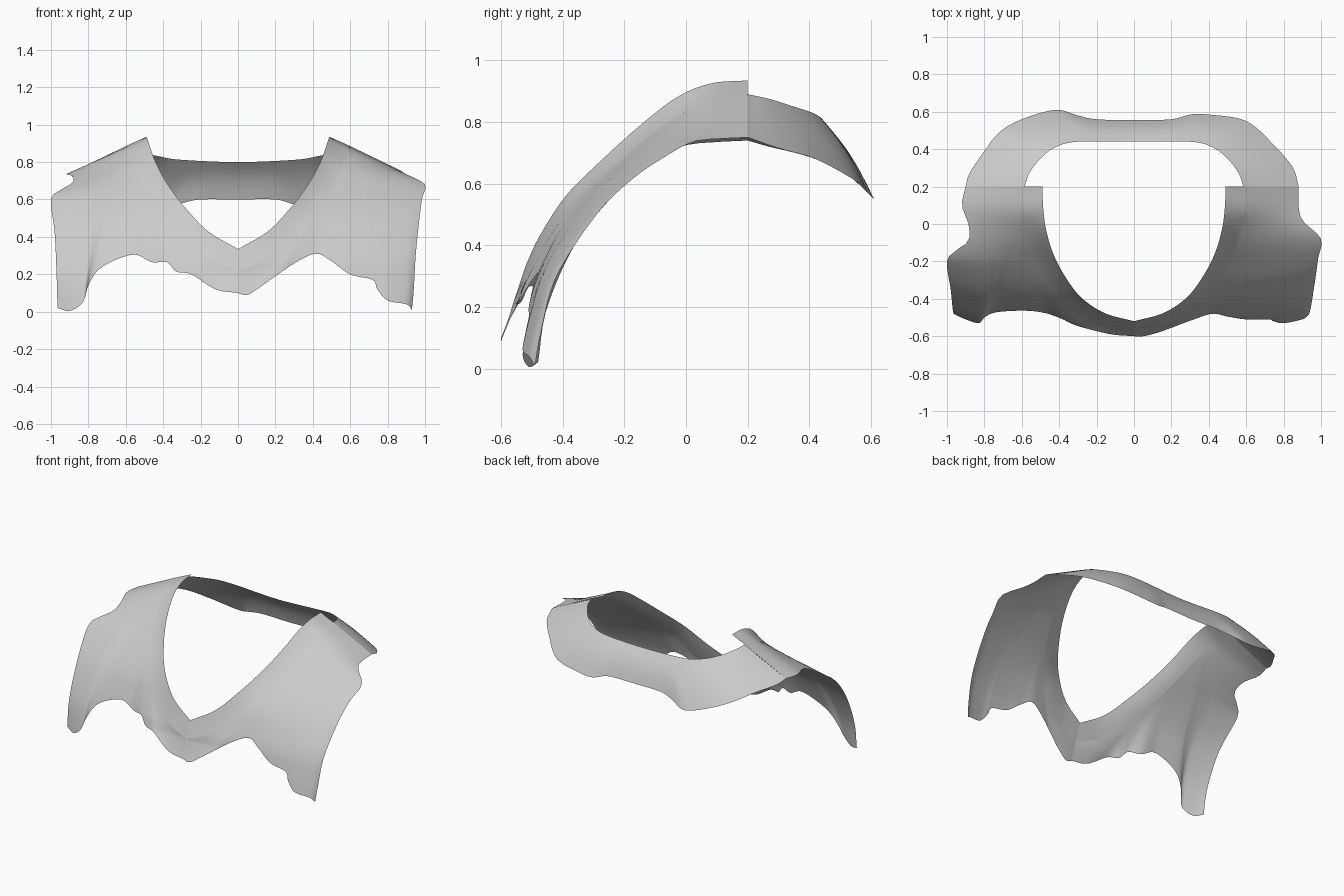
import bpy
import bmesh
import math
from mathutils import Vector

cube = bpy.data.objects.get("Cube")
if cube:
    bpy.data.objects.remove(cube, do_unlink=True)

# One plain cloth colour
cloth = bpy.data.materials.new("light_grey_cloth")
cloth.use_nodes = True
grey = (0.6, 0.6, 0.6, 1)
cloth.diffuse_color = grey
shader = next(n for n in cloth.node_tree.nodes if n.type == "BSDF_PRINCIPLED")
shader.inputs["Base Color"].default_value = grey
shader.inputs["Roughness"].default_value = 0.8

STEPS = 101
SHOULDER = 22
ROWS = 28
AXIS_Y = 0.2  # the chest curves around a sideways axis below the shoulders


def smooth_path(points, count):
    """Catmull-Rom path through the points, resampled evenly by length."""
    pts = [Vector(p) for p in points]
    pts = [2 * pts[0] - pts[1]] + pts + [2 * pts[-1] - pts[-2]]
    dense = []
    for a, b, c, d in zip(pts, pts[1:], pts[2:], pts[3:]):
        for k in range(12):
            t = k / 12
            dense.append(0.5 * (2 * b + (c - a) * t + (2 * a - 5 * b + 4 * c - d) * t * t
                                + (3 * b - a - 3 * c + d) * t ** 3))
    dense.append(pts[-2])
    lengths = [0]
    for p, q in zip(dense, dense[1:]):
        lengths.append(lengths[-1] + (q - p).length)
    result, j = [], 0
    for i in range(count):
        goal = lengths[-1] * i / (count - 1)
        while j < len(dense) - 2 and lengths[j + 1] < goal:
            j += 1
        span = max(lengths[j + 1] - lengths[j], 1e-9)
        result.append(dense[j].lerp(dense[j + 1], min(1, (goal - lengths[j]) / span)))
    return result


def mirror(points):
    return [(-x, y, z) for x, y, z in points]


def to_polar(p):
    """Sideways position, angle and radius about the chest axis."""
    return Vector((p.x, math.atan2(p.z, AXIS_Y - p.y), math.hypot(p.z, AXIS_Y - p.y)))


def from_polar(p):
    return Vector((p.x, AXIS_Y - p.z * math.cos(p.y), p.z * math.sin(p.y)))


def at_angle(rail, angle):
    """Point of a polar rail, which runs downwards, at the given angle."""
    for a, b in zip(rail, rail[1:]):
        if b.y <= angle:
            return a.lerp(b, min(1, max(0, (a.y - angle) / max(a.y - b.y, 1e-9))))
    return rail[-1]


def cloth_sheet(name, grid, facing):
    """Smooth sheet over a grid of points, facing the given way."""
    bm = bmesh.new()
    verts = [[bm.verts.new(p) for p in column] for column in grid]
    for left, right in zip(verts, verts[1:]):
        for r in range(len(left) - 1):
            bm.faces.new((left[r], right[r], right[r + 1], left[r + 1]))
    bm.normal_update()
    if sum(f.normal.dot(Vector(facing)) * f.calc_area() for f in bm.faces) < 0:
        bmesh.ops.reverse_faces(bm, faces=bm.faces[:])
    mesh = bpy.data.meshes.new(name)
    bm.to_mesh(mesh)
    bm.free()
    for poly in mesh.polygons:
        poly.use_smooth = True
    mesh.materials.append(cloth)
    bpy.context.collection.objects.link(bpy.data.objects.new(name, mesh))


def strip(rail_a, rail_b, rows, bulge):
    """Grid between two rails, bowed by bulge towards the middle."""
    return [[a.lerp(b, r / rows) + Vector(bulge) * math.sin(math.pi * r / rows)
             * math.sin(math.pi * i / (STEPS - 1)) for r in range(rows + 1)]
            for i, (a, b) in enumerate(zip(rail_a, rail_b))]


def chest_grid(seam_points, armhole_points, hem_points):
    """Columns from shoulder and neck seam down to the hem, laid on the rounded chest."""
    seam_rail = smooth_path(seam_points, STEPS - SHOULDER + 1)
    shoulder = smooth_path([armhole_points[0], seam_points[0]], SHOULDER)
    top = [to_polar(p) for p in shoulder[:-1] + seam_rail]
    inner = [to_polar(p) for p in seam_rail]
    edge = [to_polar(p) for p in smooth_path(armhole_points, ROWS + 1)]
    hem = [to_polar(p) for p in smooth_path(hem_points, STEPS)]

    def radius(x, angle):
        a, b = at_angle(inner, angle), at_angle(edge, angle)
        across = min(1, max(0, (x - a.x) / (b.x - a.x)))
        return a.z + (b.z - a.z) * across

    grid = []
    for i, (a, b) in enumerate(zip(top, hem)):
        fade = (1 - i / (STEPS - 1)) ** 5
        hem_shift = b.z - radius(b.x, b.y)
        column = []
        for r in range(ROWS + 1):
            v = r / ROWS
            p = a.lerp(b, v) + (edge[r] - edge[0].lerp(edge[-1], v)) * fade
            p.z = radius(p.x, p.y) + hem_shift * v ** 2
            column.append(from_polar(p))
        grid.append(column)
    return grid


# Neckline rails, shoulder to front centre, for the +x side
seam = [(0.59, 0.2, 0.89), (0.59, 0.08, 0.875), (0.58, 0, 0.835), (0.55, -0.1, 0.77),
        (0.51, -0.2, 0.685), (0.45, -0.32, 0.575), (0.38, -0.41, 0.475), (0.3, -0.47, 0.38),
        (0.15, -0.53, 0.28), (0, -0.56, 0.215)]
neck_edge = [(0.49, 0.2, 0.935), (0.485, 0.08, 0.925), (0.47, -0.03, 0.88),
             (0.435, -0.15, 0.788), (0.375, -0.27, 0.68), (0.285, -0.39, 0.56),
             (0.16, -0.475, 0.43), (0, -0.52, 0.335)]

# Torn edges: armhole from shoulder down, then hem from corner to centre
left_armhole = [(0.88, 0.2, 0.75), (0.88, 0.1, 0.745), (0.9, 0.02, 0.735), (1, -0.08, 0.68),
                (0.985, -0.18, 0.61), (0.97, -0.29, 0.5), (0.95, -0.42, 0.3),
                (0.94, -0.47, 0.12), (0.93, -0.49, 0.01)]
left_hem = [(0.93, -0.49, 0.01), (0.9, -0.51, 0.04), (0.8, -0.53, 0.06), (0.745, -0.52, 0.12),
            (0.72, -0.51, 0.17), (0.6, -0.51, 0.2), (0.5, -0.495, 0.27), (0.42, -0.48, 0.31),
            (0.32, -0.51, 0.27), (0.2, -0.555, 0.19), (0.13, -0.58, 0.14), (0.05, -0.6, 0.09),
            (0, -0.6, 0.1)]
right_armhole = [(-0.9, 0.2, 0.74), (-0.92, 0.1, 0.735), (-0.885, 0, 0.725),
                 (-0.885, -0.09, 0.69), (-0.95, -0.14, 0.65), (-1, -0.2, 0.6),
                 (-0.98, -0.35, 0.42), (-0.97, -0.45, 0.2), (-0.965, -0.48, 0.02)]
right_hem = [(-0.965, -0.48, 0.02), (-0.9, -0.51, 0.005), (-0.83, -0.53, 0.05),
             (-0.8, -0.5, 0.14), (-0.75, -0.475, 0.22), (-0.66, -0.465, 0.275),
             (-0.55, -0.465, 0.305), (-0.46, -0.48, 0.265), (-0.38, -0.51, 0.265),
             (-0.33, -0.535, 0.215), (-0.25, -0.56, 0.2), (-0.12, -0.59, 0.12), (0, -0.6, 0.1)]

front = (0, -1, 0.6)
for side, flip, armhole, hem in (("left", False, left_armhole, left_hem),
                                 ("right", True, right_armhole, right_hem)):
    seam_points = mirror(seam) if flip else seam
    neck_points = mirror(neck_edge) if flip else neck_edge
    cloth_sheet(side + "_front_panel", chest_grid(seam_points, armhole, hem), front)
    collar = strip(smooth_path(seam_points, STEPS), smooth_path(neck_points, STEPS),
                   5, (0, 0.003, -0.004))
    cloth_sheet(side + "_collar_band", collar, front)

# Back yoke running from shoulder to shoulder
half_inner = [(-0.585, 0.2, 0.89), (-0.56, 0.27, 0.875), (-0.5, 0.35, 0.85),
              (-0.42, 0.41, 0.83), (-0.3, 0.44, 0.812)]
yoke_inner = half_inner + [(0, 0.44, 0.8)] + mirror(half_inner)[::-1]
yoke_outer = [(-0.9, 0.2, 0.74), (-0.88, 0.27, 0.72), (-0.8, 0.39, 0.69), (-0.72, 0.49, 0.65),
              (-0.6, 0.56, 0.6), (-0.42, 0.61, 0.55), (-0.3, 0.58, 0.58), (-0.2, 0.56, 0.6),
              (0, 0.555, 0.6), (0.2, 0.56, 0.6), (0.3, 0.585, 0.575), (0.4, 0.585, 0.58),
              (0.6, 0.55, 0.61), (0.75, 0.42, 0.68), (0.85, 0.3, 0.715), (0.88, 0.2, 0.75)]
yoke = strip(smooth_path(yoke_inner, STEPS), smooth_path(yoke_outer, STEPS),
             10, (0, 0.01, 0.014))
cloth_sheet("back_yoke", yoke, (0, 0.6, 1))
